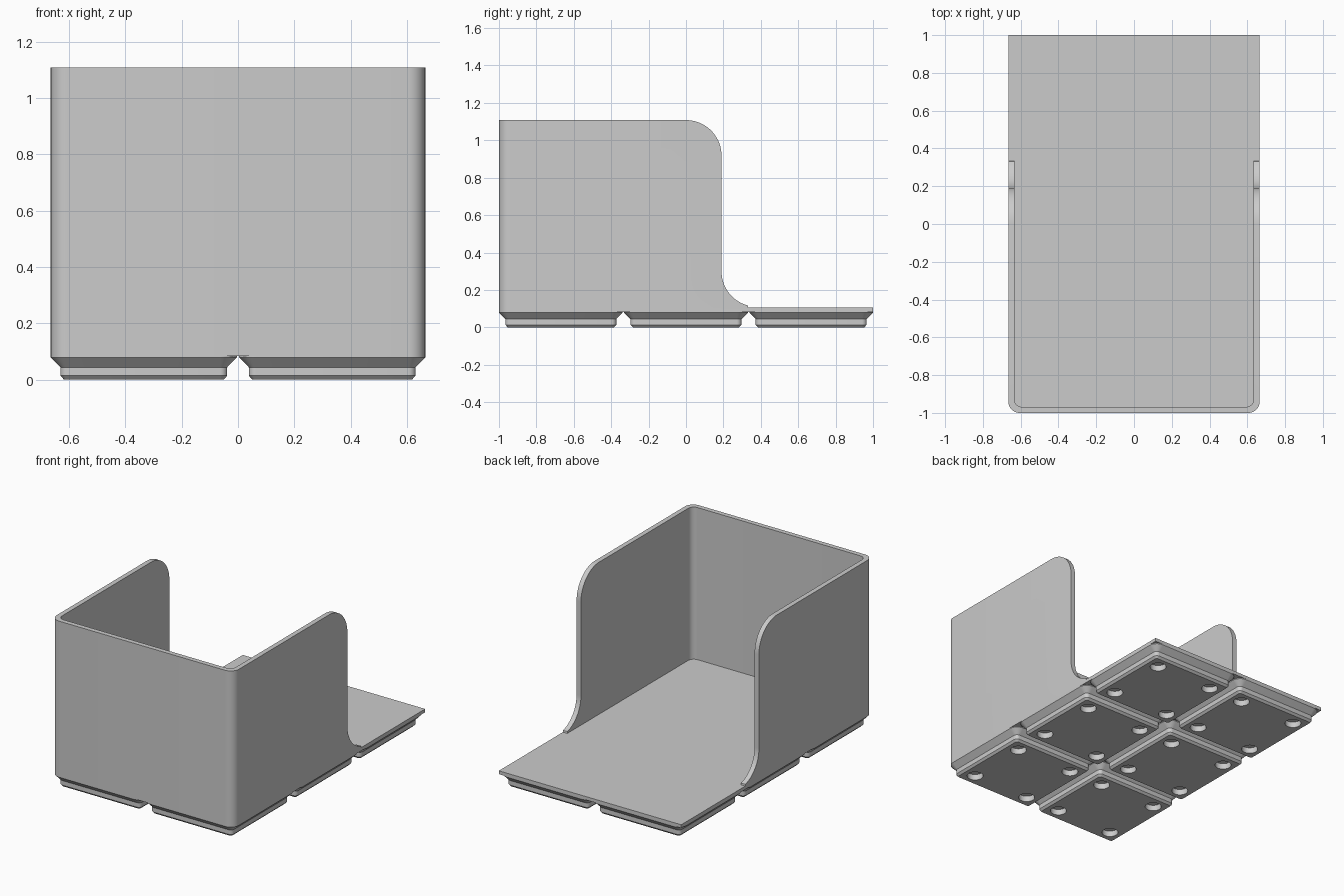
import bpy
import bmesh
from math import sin, cos, pi, radians
from mathutils import Vector

cube = bpy.data.objects.get("Cube")
if cube:
    bpy.data.objects.remove(cube)

MM = 2 / 125.5          # one millimetre in model units
PITCH = 42 * MM         # spacing of the feet
HALF_W = 83.5 / 2 * MM
WALL = 2 * MM
BASE, FLOOR, TOP = 0.083, 0.105, 1.108

grey = bpy.data.materials.new("plain grey")
grey.use_nodes = True
colour = (0.6, 0.6, 0.6, 1)
grey.diffuse_color = colour
grey.node_tree.nodes["Principled BSDF"].inputs["Base Color"].default_value = colour


def arc(cx, cy, r, start, end, steps=10):
    """Points on an arc, angles in degrees."""
    angles = [radians(start + (end - start) * i / steps) for i in range(steps + 1)]
    return [(cx + r * cos(a), cy + r * sin(a)) for a in angles]


def rounded_square(half, r):
    c = half - r
    return [p for i, (sx, sy) in enumerate([(1, 1), (-1, 1), (-1, -1), (1, -1)])
            for p in arc(sx * c, sy * c, r, i * 90, i * 90 + 90, 8)]


def tray_outline(half, front, back, r):
    """Rounded at the front, square at the back."""
    return ([(half, back), (-half, back)]
            + arc(-half + r, front + r, r, 180, 270)
            + arc(half - r, front + r, r, 270, 360))


def loft(name, rings):
    """Closed solid through a stack of matching rings."""
    bm = bmesh.new()
    loops = [[bm.verts.new(p) for p in ring] for ring in rings]
    n = len(loops[0])
    for a, b in zip(loops, loops[1:]):
        for i in range(n):
            j = (i + 1) % n
            bm.faces.new((a[i], a[j], b[j], b[i]))
    bm.faces.new(loops[0][::-1])
    bm.faces.new(loops[-1])
    bmesh.ops.recalc_face_normals(bm, faces=bm.faces)
    mesh = bpy.data.meshes.new(name)
    bm.to_mesh(mesh)
    bm.free()
    mesh.materials.append(grey)
    obj = bpy.data.objects.new(name, mesh)
    bpy.context.collection.objects.link(obj)
    return obj


def prism(name, outline, low, high):
    return loft(name, [[Vector((x, y, z)) for x, y in outline] for z in (low, high)])


def cut(obj, cutter, operation):
    """Apply a boolean and discard the cutter."""
    cutter.hide_render = True
    mod = obj.modifiers.new("cut", "BOOLEAN")
    mod.operation, mod.object, mod.solver = operation, cutter, "EXACT"
    bpy.context.view_layer.objects.active = obj
    bpy.ops.object.modifier_apply(modifier=mod.name)
    bpy.data.objects.remove(cutter)


def smooth(obj):
    bpy.ops.object.select_all(action="DESELECT")
    obj.select_set(True)
    bpy.context.view_layer.objects.active = obj
    bpy.ops.object.shade_smooth_by_angle(angle=radians(30))


# Tray: solid block, hollowed out, then trimmed to the swept side profile
tray = prism("tray", tray_outline(HALF_W, -1, 1, 0.06), BASE, TOP)
cavity = prism("cavity", tray_outline(HALF_W - WALL, -1 + WALL, 1.2, 0.04), FLOOR, TOP + 0.2)
cut(tray, cavity, "DIFFERENCE")

R = 0.19
lower_sweep = [p for p in arc(2 * R, 0.3, R, 180, 270, 24) if p[0] < 0.333]
side = ([(-1.2, 0), (1.2, 0), (1.2, FLOOR), (0.333, FLOOR)]
        + lower_sweep[::-1]
        + arc(0, TOP - R, R, 0, 90, 18)
        + [(-0.1, TOP + 0.001), (-1.2, TOP + 0.001)])
trim = loft("trim", [[Vector((x, y, z)) for y, z in side] for x in (-1, 1)])
cut(tray, trim, "INTERSECT")
smooth(tray)

# Foot: stepped, chamfered pad with four round sockets underneath
steps = [(0, 17.8, 0.8), (0.0135, 18.6, 1.6), (0.0435, 18.6, 1.6),
         (0.0785, 20.75, 3.75), (BASE, 20.75, 3.75)]
foot = loft("foot", [[Vector((x, y, z)) for x, y in rounded_square(h * MM, r * MM)]
                     for z, h, r in steps])
for sx in (-1, 1):
    for sy in (-1, 1):
        socket = prism("socket", arc(sx * 13 * MM, sy * 13 * MM, 3.1 * MM, 0, 350, 35),
                       -0.05, 2.4 * MM)
        cut(foot, socket, "DIFFERENCE")
smooth(foot)

# Two by three grid of feet
for col in (-0.5, 0.5):
    for row in (-1, 0, 1):
        copy = foot.copy()
        copy.name = "foot_" + ("left" if col > 0 else "right") + ("_front", "_middle", "_back")[row + 1]
        copy.location = (col * PITCH, row * PITCH, 0)
        bpy.context.collection.objects.link(copy)
bpy.data.objects.remove(foot)
